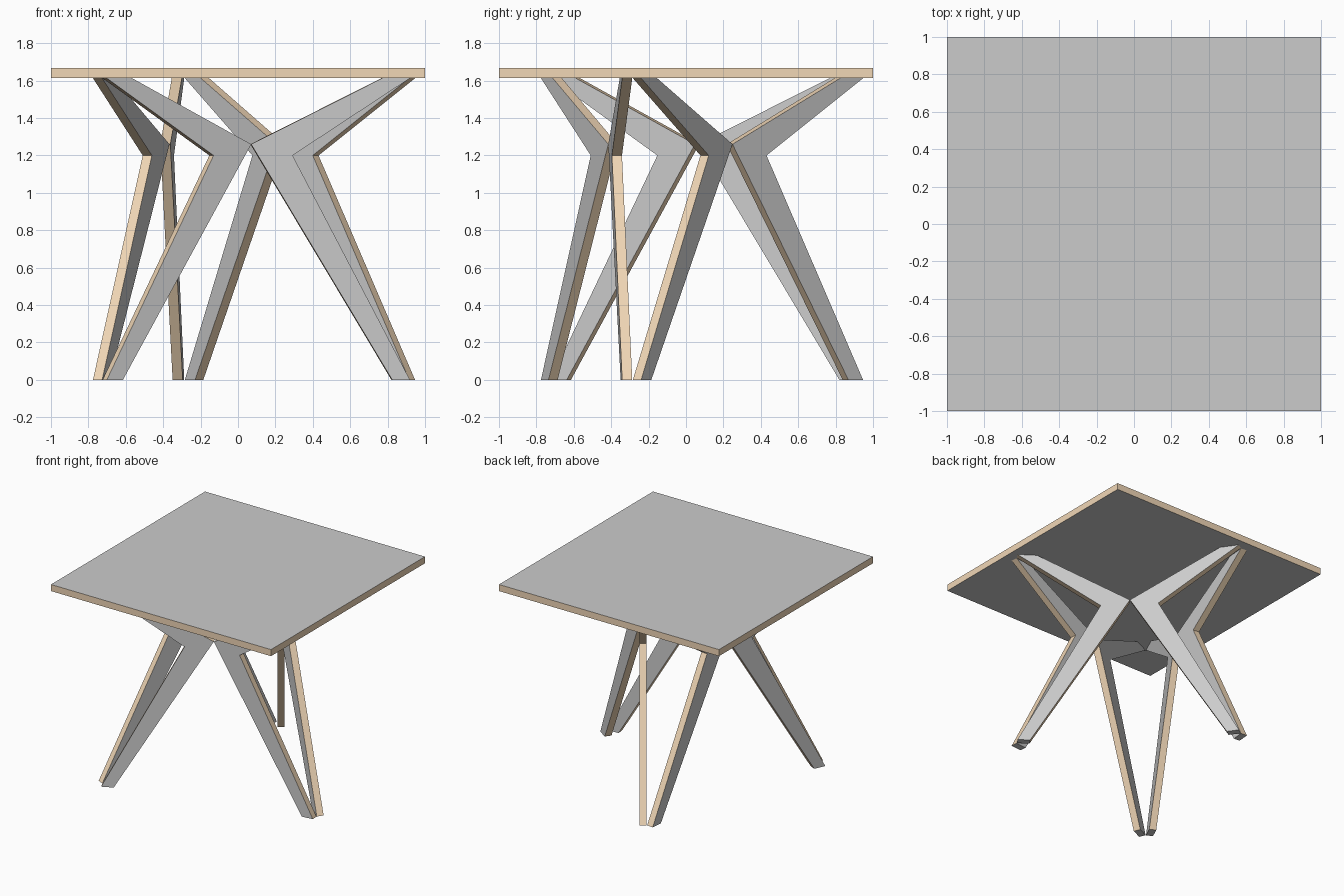
import bpy, bmesh
from math import radians, cos, sin
from mathutils import Matrix, Vector

if "Cube" in bpy.data.objects:
    bpy.data.objects.remove(bpy.data.objects["Cube"])

H_LEG, H_TOP, T = 1.613, 1.667, 0.054
CENTRE = Vector((-0.032, -0.032, 0))   # leg star sits slightly off centre

tan = bpy.data.materials.new("ply_edge")
tan.diffuse_color = (0.88, 0.68, 0.47, 1)
tan.use_nodes = True
tan.node_tree.nodes["Principled BSDF"].inputs["Base Color"].default_value = tan.diffuse_color


def board(name, profile, depth, matrix, is_edge):
    """Extrude a 2D outline (local x, z) along local y; cut edges get the ply colour."""
    bm = bmesh.new()
    face = bm.faces.new([bm.verts.new((x, 0, z)) for x, z in profile])
    ext = bmesh.ops.extrude_face_region(bm, geom=[face])
    bmesh.ops.translate(bm, vec=(0, depth, 0),
                        verts=[v for v in ext["geom"] if isinstance(v, bmesh.types.BMVert)])
    bm.transform(matrix)
    bmesh.ops.recalc_face_normals(bm, faces=bm.faces)
    for f in bm.faces:
        f.material_index = int(is_edge(f.normal))
    mesh = bpy.data.meshes.new(name)
    bm.to_mesh(mesh)
    bm.free()
    mesh.materials.append(None)
    mesh.materials.append(tan)
    ob = bpy.data.objects.new(name, mesh)
    bpy.context.collection.objects.link(ob)


# table top: square slab with ply-coloured rim
board("table_top", [(-1, H_LEG), (1, H_LEG), (1, H_TOP), (-1, H_TOP)], 2,
      Matrix.Translation((0, -1, 0)), lambda n: abs(n.z) < 0.5)

# bent leg boards: outline runs apex, foot, inner bend, top
leg = [(0, 1.26), (0.757, 0), (0.852, 0), (0.222, 1.2), (0.852, H_LEG), (0.703, H_LEG)]
APEX_R, SPLAY = 0.397, radians(10)

# three sides, each a mirrored pair of boards touching at the apex
for i, deg in enumerate((285, 45, 165)):
    a = radians(deg)
    apex = CENTRE + Vector((cos(a), sin(a), 0)) * APEX_R
    side = Matrix.Translation(apex) @ Matrix.Rotation(a + radians(90), 4, 'Z')
    for label, flip in (("right", 1), ("left", -1)):
        m = side @ Matrix.Diagonal((flip, 1, 1, 1)) @ Matrix.Rotation(-SPLAY, 4, 'Z')
        broad = (m.to_3x3() @ Vector((0, 1, 0))).normalized()
        board(f"leg_board_{i + 1}_{label}", leg, T, m,
              lambda n, b=broad: abs(n.dot(b)) < 0.5 and abs(n.z) < 0.99)
